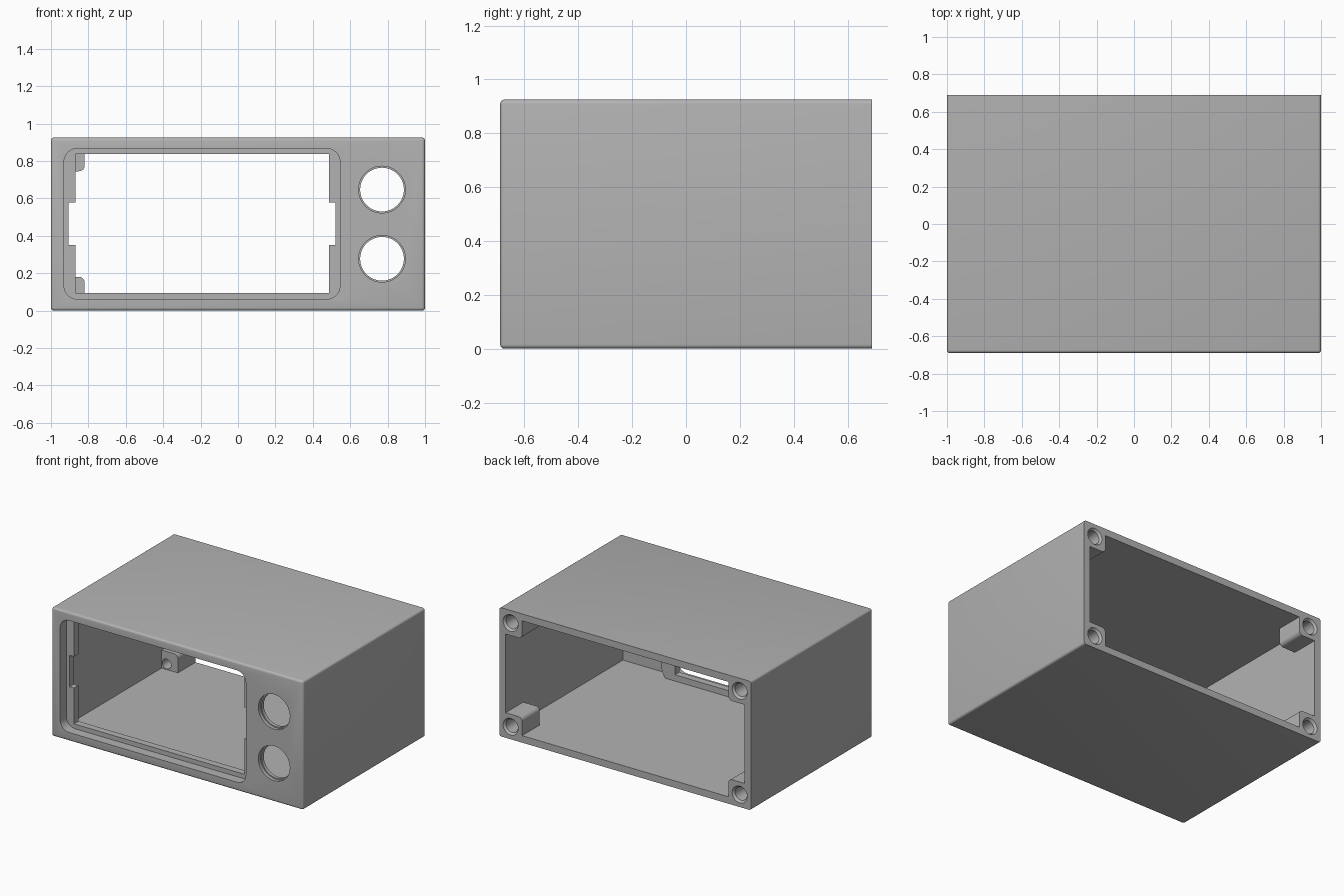
import bpy, bmesh, math
from mathutils import Matrix, Vector

old = bpy.data.objects.get("Cube")
if old:
    bpy.data.objects.remove(old, do_unlink=True)

W, D, H, WALL = 1.0, 0.69, 0.925, 0.05   # half width, half depth, height, wall
FRONT, MID = -D, H / 2

grey = bpy.data.materials.new("Plain grey")
grey.use_nodes = True
grey.diffuse_color = (0.45, 0.45, 0.45, 1)
bsdf = next(n for n in grey.node_tree.nodes if n.type == 'BSDF_PRINCIPLED')
bsdf.inputs["Base Color"].default_value = grey.diffuse_color


def finish(bm, name):
    bmesh.ops.recalc_face_normals(bm, faces=bm.faces)
    mesh = bpy.data.meshes.new(name)
    bm.to_mesh(mesh)
    bm.free()
    mesh.materials.append(grey)
    ob = bpy.data.objects.new(name, mesh)
    bpy.context.collection.objects.link(ob)
    return ob


def box(name, x, y, z, radius=0, pick=None, segments=6):
    """Box from three ranges; edges chosen by pick(edge) are rounded."""
    bm = bmesh.new()
    bmesh.ops.create_cube(bm, size=1)
    for v in bm.verts:
        v.co = Vector([(a + b) / 2 + c * (b - a) for (a, b), c in zip((x, y, z), v.co)])
    if radius:
        edges = [e for e in bm.edges if pick(e)]
        bmesh.ops.bevel(bm, geom=edges, offset=radius, segments=segments,
                        profile=0.5, affect='EDGES')
    return finish(bm, name)


def along_y(e):
    return abs(e.verts[0].co.y - e.verts[1].co.y) > 0.01


def lathe(name, x, z, profile, sides=48):
    """Solid of (y, radius) rings around an axis running front to back."""
    bm = bmesh.new()
    rings = [[bm.verts.new((x + r * math.cos(i * math.tau / sides), y,
                            z + r * math.sin(i * math.tau / sides)))
              for i in range(sides)] for y, r in profile]
    for a, b in zip(rings, rings[1:]):
        for i in range(sides):
            j = (i + 1) % sides
            bm.faces.new((a[i], a[j], b[j], b[i]))
    bm.faces.new(rings[0])
    bm.faces.new(rings[-1])
    return finish(bm, name)


def cut(target, cutter):
    mod = target.modifiers.new("cut", 'BOOLEAN')
    mod.operation, mod.solver, mod.object = 'DIFFERENCE', 'EXACT', cutter
    bpy.context.view_layer.objects.active = target
    bpy.ops.object.modifier_apply(modifier=mod.name)
    bpy.data.objects.remove(cutter, do_unlink=True)


# Outer body: every edge softened except the open back rim
case = box("enclosure_case", (-W, W), (-D, D), (0, H), 0.016,
           lambda e: min(v.co.y for v in e.verts) < 0, 4)

# Cavity, leaving the screw posts and the raised surround of the window
cavity = box("cavity", (-W + WALL, W - WALL), (FRONT + WALL, D + 0.1), (WALL, H - WALL))
corners = [(sx, sz) for sx in (-1, 1) for sz in (-1, 1)]
for sx, sz in corners:
    xs = sorted((sx * 0.82, sx * 1.1))
    zs = sorted((MID + sz * (MID - 0.18), MID + sz * (MID + 0.1)))
    cut(cavity, box("post", xs, (D - 0.2, D + 0.2), zs, 0.03, along_y))
cut(cavity, box("surround", (-0.98, 0.595), (FRONT - 0.1, FRONT + 0.12),
                (0.012, 0.916), 0.12, along_y, 10))
cut(case, cavity)

# Display recess, window and side notches
cut(case, box("recess", (-0.93, 0.545), (FRONT - 0.1, FRONT + 0.07),
              (0.062, 0.866), 0.07, along_y, 10))
cut(case, box("window", (-0.87, 0.487), (FRONT - 0.1, FRONT + 0.2), (0.095, 0.838)))
cut(case, box("notches", (-0.905, 0.522), (FRONT - 0.12, FRONT + 0.18), (0.352, 0.577)))

# Two round front openings with a small step
for z in (0.277, 0.647):
    cut(case, lathe("round_opening", 0.77, z,
                    [(FRONT - 0.1, 0.125), (FRONT + 0.025, 0.125),
                     (FRONT + 0.025, 0.117), (FRONT + 0.15, 0.117)]))

# Stepped screw holes through the posts
for sx, sz in corners:
    cut(case, lathe("screw_hole", sx * 0.91, MID + sz * (MID - 0.09),
                    [(D - 0.3, 0.035), (D - 0.12, 0.035), (D - 0.12, 0.047),
                     (D - 0.015, 0.047), (D, 0.06), (D + 0.1, 0.06)], 32))

bpy.ops.object.select_all(action='DESELECT')
case.select_set(True)
bpy.context.view_layer.objects.active = case
bpy.ops.object.shade_smooth_by_angle(angle=math.radians(30))
